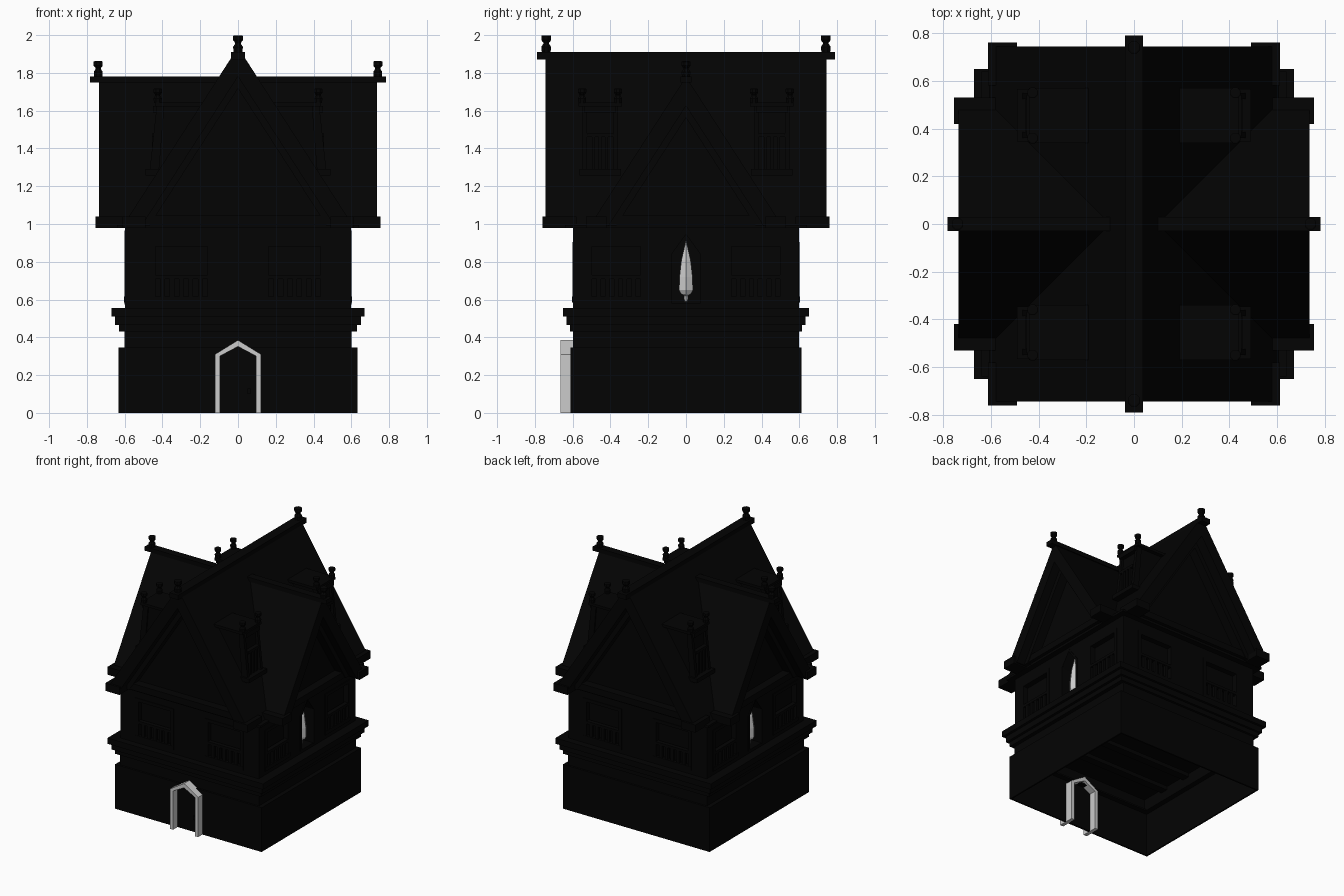
import bpy, bmesh, math
from mathutils import Matrix

if "Cube" in bpy.data.objects:
    bpy.data.objects.remove(bpy.data.objects["Cube"])

DARK = bpy.data.materials.new("dark")
DARK.diffuse_color = (0.001, 0.001, 0.001, 1)
DARK.use_nodes = True
DARK.node_tree.nodes["Principled BSDF"].inputs["Base Color"].default_value = DARK.diffuse_color
ID = Matrix.Identity(4)
SIDE = [Matrix.Rotation(i * math.pi / 2, 4, 'Z') for i in range(4)]  # front, right, back, left
MX = Matrix.Scale(-1, 4, (1, 0, 0))


def prism(profile, y0, y1, m=ID):
    """x-z outline extruded along y"""
    def add(bm):
        a = [bm.verts.new(m @ Matrix.Translation((x, y0, z)).translation) for x, z in profile]
        b = [bm.verts.new(m @ Matrix.Translation((x, y1, z)).translation) for x, z in profile]
        bm.faces.new(a)
        bm.faces.new(b[::-1])
        n = len(a)
        for i in range(n):
            bm.faces.new((a[i], b[i], b[(i + 1) % n], a[(i + 1) % n]))
    return add


def box(x0, x1, y0, y1, z0, z1, m=ID):
    return prism([(x0, z0), (x1, z0), (x1, z1), (x0, z1)], y0, y1, m)


def ring(x, y, t, z0, z1):
    """four thin walls around a rectangle"""
    return [box(-x, x, -y, -y + t, z0, z1), box(-x, x, y - t, y, z0, z1),
            box(-x, -x + t, -y + t, y - t, z0, z1), box(x - t, x, -y + t, y - t, z0, z1)]


def lathe(pts, m, n=8):
    """(radius, z) outline turned around z"""
    def add(bm):
        rings = [[bm.verts.new(m @ Matrix.Translation((r * math.cos(t), r * math.sin(t), z)).translation)
                  for t in [math.tau * (k + .5) / n for k in range(n)]] for r, z in pts]
        bm.faces.new(rings[0][::-1])
        bm.faces.new(rings[-1])
        for a, b in zip(rings, rings[1:]):
            for k in range(n):
                bm.faces.new((a[k], a[(k + 1) % n], b[(k + 1) % n], b[k]))
    return add


def part(name, shapes, dark=True):
    bm = bmesh.new()
    for s in shapes:
        s(bm)
    bmesh.ops.recalc_face_normals(bm, faces=bm.faces)
    me = bpy.data.meshes.new(name)
    bm.to_mesh(me)
    bm.free()
    ob = bpy.data.objects.new(name, me)
    bpy.context.collection.objects.link(ob)
    if dark:
        me.materials.append(DARK)
    return ob


def cut(ob, shapes):
    c = part("cutter", shapes)
    c.hide_render = True
    mod = ob.modifiers.new("cut", 'BOOLEAN')
    mod.operation, mod.solver, mod.object = 'DIFFERENCE', 'EXACT', c
    dg = bpy.context.evaluated_depsgraph_get()
    me = bpy.data.meshes.new_from_object(ob.evaluated_get(dg))
    ob.modifiers.clear()
    ob.data = me
    bpy.data.objects.remove(c)


def arch(w, z0, zs, top):
    return [(-w, z0), (w, z0), (w, zs), (0, top), (-w, zs)]


def arch_frame(w, z0, zs, top, t):
    return [(w, z0), (w, zs), (0, top), (-w, zs), (-w, z0),
            (-w + t, z0), (-w + t, zs - .3 * t), (0, top - 1.2 * t), (w - t, zs - .3 * t), (w - t, z0)]


def vee(w, apex, t, z=.99):
    """gable cross-section of two thick slopes"""
    inner = apex - t * (apex - z) / w
    return [(-w, z), (0, apex), (w, z), (w - t, z), (0, inner), (-w + t, z)]


# Hollow thin-walled ground floor with a doorway in the front wall
part("base_walls", [
    prism([(-.632, 0), (-.12, 0), (-.12, .29), (0, .335), (.12, .29), (.12, 0), (.632, 0), (.632, .345),
           (-.632, .345)], -.612, -.6),
    box(-.632, .632, .6, .612, 0, .345),
    box(.62, .632, -.6, .6, 0, .345), box(-.632, -.62, -.6, .6, 0, .345)])
part("base_upper_course", ring(.625, .605, .045, .333, .345) + ring(.6, .597, .015, .345, .44))
part("floor_beams", [box(-.58, .58, y - .03, y + .03, .40, .44) for y in (-.36, -.12, .12, .36)])

# Stepped band between the floors
part("storey_band", [box(-x, x, -y, y, z0, z1) for x, y, z0, z1 in (
    (.63, .615, .43, .465), (.65, .632, .465, .51), (.67, .65, .51, .555))])

# Door surround and door
part("door_frame", [prism(arch_frame(.122, 0, .31, .385, .028), -.665, -.54)], dark=False)
part("door", [prism(arch(.096, 0, .3, .352), -.61, -.595), box(.05, .065, -.625, -.61, .1, .13)])

# Upper storey with recessed windows and side niches
walls = part("upper_walls", [box(-.597, .597, -.597, .597, .55, .99)])
windows = [(SIDE[i], s * c, w) for i, (c, w) in enumerate([(.3, .165), (.37, .155)] * 2) for s in (-1, 1)]
cut(walls, [box(c - w + .025, c + w - .025, -.7, -.56, .61, .88, m) for m, c, w in windows] +
    [prism(arch(.075, .58, .84, .95), -.7, -.48, SIDE[i]) for i in (1, 3)])
frames = []
for m, c, w in windows:
    frames += [box(c - w, c + w, -.602, -.58, .88, .905, m), box(c - w, c + w, -.604, -.58, .585, .615, m),
               box(c - w, c - w + .027, -.602, -.58, .615, .88, m),
               box(c + w - .027, c + w, -.602, -.58, .615, .88, m),
               box(c - w + .025, c + w - .025, -.602, -.57, .71, .73, m)]
    frames += [box(c + k * w * .3 - .012, c + k * w * .3 + .012, -.6, -.58, .615, .71, m) for k in (-2, -1, 0, 1, 2)]
part("window_frames", frames)
part("niche_frames", [prism(arch_frame(.09, .575, .85, .965, .017), -.602, -.58, SIDE[i]) for i in (1, 3)])
part("niche_ornaments", [lathe([(.01, .59), (.012, .62), (.03, .63), (.042, .65), (.04, .72), (.028, .81),
                                (.012, .87), (.002, .91)], SIDE[i] @ Matrix.Translation((0, -.545, 0)), 6)
                         for i in (1, 3)], dark=False)

# Crossing gable roofs; the one running front to back is taller
main = vee(.61, 1.936, .1)
main[1:2] = [(-.023, 1.9), (.023, 1.9)]
cross = vee(.51, 1.78, .1)
part("main_roof", [prism(main, -.745, .745)])
part("cross_roof", [prism(cross, -.735, .735, SIDE[1])])
part("gable_walls", [prism([(-.54, .98), (.54, .98), (0, 1.82)], -.6, .6),
                     prism([(-.44, .98), (.44, .98), (0, 1.67)], -.6, .6, SIDE[1])])
part("gable_trim", [prism(vee(.53, 1.81, .06), -.67, .67), prism(vee(.43, 1.655, .06), -.67, .67, SIDE[1])])
part("wall_cornice", [box(-.64, .64, -.64, .64, .978, .995)])
part("gable_tie_beams", [box(-w, w, -.665, -.58, .995, 1.045, SIDE[i]) for i, w in enumerate((.5, .42) * 2)])
part("eave_ends", [box(s * a, s * b, -d, -.58, .98, 1.04, SIDE[i])
                   for i, (a, b, d) in enumerate([(.49, .612, .76), (.42, .53, .755)] * 2) for s in (-1, 1)])
part("ridge_caps", [box(-.038, .038, -.79, .79, 1.872, 1.91), box(-.03, .03, -.783, .783, 1.748, 1.78, SIDE[1])])

# Turned finials on the ridge ends
FIN = [(.025, 0), (.028, .03), (.017, .045), (.017, .052), (.028, .065), (.028, .088), (.022, .091)]
part("ridge_finials", [lathe(FIN, SIDE[i] @ Matrix.Translation((0, -.74, z)) @ Matrix.Scale(k, 4))
                       for i, (z, k) in enumerate([(1.908, 1), (1.778, .92)] * 2)])

# Four flat-topped dormers on the main roof slopes, fronts leaning inwards
body, trim, fins = [], [], []
for m in (ID, MX, SIDE[2], SIDE[2] @ MX):
    body += [prism([(.2, 1.3), (.42, 1.26), (.44, 1.29), (.415, 1.625), (.2, 1.625)], .37, .54, m),
             box(.19, .44, .34, .57, 1.622, 1.642, m)]
    for y in (.36, .525):
        trim.append(prism([(.42, 1.26), (.468, 1.28), (.43, 1.63), (.39, 1.63)], y, y + .025, m))
    for y in (.36, .55):
        fins.append(lathe(FIN, m @ Matrix.Translation((.425, y, 1.64)) @ Matrix.Scale(.85, 4)))
    trim += [box(.40, .49, .345, .565, 1.258, 1.29, m), box(.42, .455, .385, .525, 1.46, 1.48, m),
             box(.40, .45, .37, .54, 1.59, 1.625, m)]
    trim += [box(.42, .455, y - .008, y + .008, 1.29, 1.46, m) for y in (.42, .455, .49)]
part("dormer_bodies", body)
part("dormer_trim", trim)
part("dormer_finials", fins)
